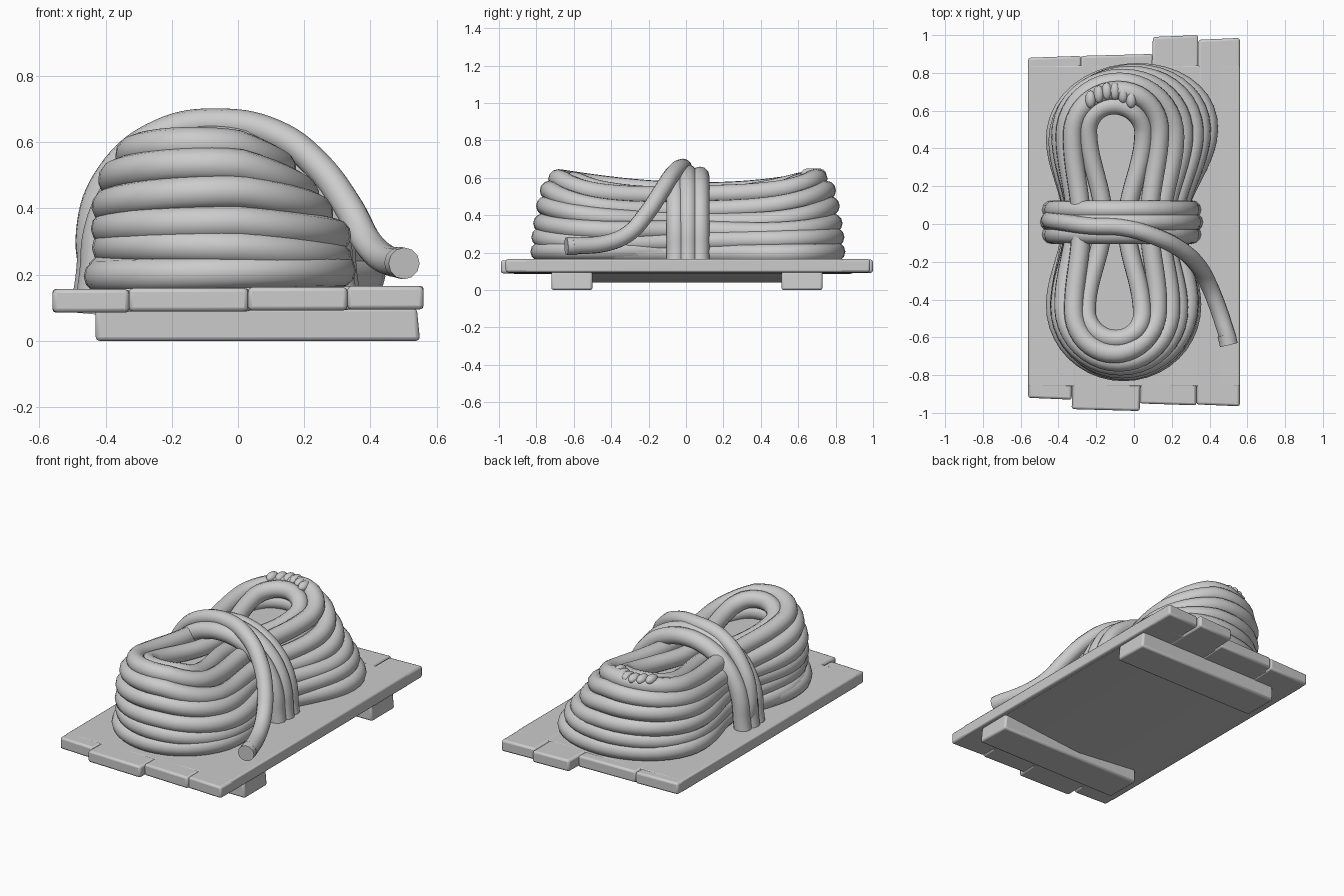
import bpy, bmesh
from math import sin, cos, pi

cube = bpy.data.objects.get("Cube")
if cube:
    bpy.data.objects.remove(cube, do_unlink=True)

grey = bpy.data.materials.new("plain_grey")
grey.use_nodes = True
grey.diffuse_color = (0.6, 0.6, 0.6, 1)
grey.node_tree.nodes["Principled BSDF"].inputs["Base Color"].default_value = (0.6, 0.6, 0.6, 1)


def add_object(name, data):
    ob = bpy.data.objects.new(name, data)
    bpy.context.collection.objects.link(ob)
    data.materials.append(grey)
    return ob


def activate(ob):
    bpy.ops.object.select_all(action='DESELECT')
    ob.select_set(True)
    bpy.context.view_layer.objects.active = ob


def prism(name, outline, axis, depth, bevel=0.0):
    """Extrude a flat outline along an axis vector."""
    bm = bmesh.new()
    face = bm.faces.new([bm.verts.new(p) for p in outline])
    top = bmesh.ops.extrude_face_region(bm, geom=[face])["geom"]
    bmesh.ops.translate(bm, vec=[a * depth for a in axis],
                        verts=[g for g in top if isinstance(g, bmesh.types.BMVert)])
    bmesh.ops.recalc_face_normals(bm, faces=bm.faces)
    me = bpy.data.meshes.new(name)
    bm.to_mesh(me)
    bm.free()
    ob = add_object(name, me)
    if bevel:
        mod = ob.modifiers.new("worn_edges", 'BEVEL')
        mod.width = bevel
        mod.segments = 2
    activate(ob)
    bpy.ops.object.shade_smooth_by_angle(angle=0.7)


def rope(name, points, radius, closed=False):
    """Round rope through the given points."""
    cu = bpy.data.curves.new(name, 'CURVE')
    cu.dimensions = '3D'
    cu.bevel_depth = radius
    cu.bevel_resolution = 4
    cu.use_fill_caps = True
    cu.resolution_u = 1 if closed else 8
    sp = cu.splines.new('BEZIER')
    sp.bezier_points.add(len(points) - 1)
    for bp, p in zip(sp.bezier_points, points):
        bp.co = p
        bp.handle_left_type = bp.handle_right_type = 'AUTO'
    sp.use_cyclic_u = closed
    ob = add_object(name, cu)
    activate(ob)
    bpy.ops.object.convert(target='MESH')
    bpy.ops.object.shade_smooth_by_angle(angle=1.0)


def waisted_loop(z, cx, width, length, skew=0.0, waist=0.78, phase=0.0, n=10):
    """Two round lobes joined by a pinched waist; high loops sag in the middle and to one side."""
    yc = length - width
    quarter = []
    for k in range(n):
        u = k / n
        quarter.append((width * (waist + (1 - waist) * (1 - cos(pi * u)) / 2), yc * u))
    for k in range(n):
        a = pi / 2 * k / n
        quarter.append((width * cos(a), yc + width * sin(a)))
    quarter.append((0, length))
    right = [(x, -y) for x, y in quarter[:0:-1]] + quarter
    flat = right + [(-x, y) for x, y in right[-2:0:-1]]
    points = []
    for k, (x, y) in enumerate(flat):
        t = 2 * pi * k / len(flat)
        v = y / length
        lift = z - 0.2
        height = z - 0.2 * lift * (1 - v * v) - 0.6 * lift * max(0, x + cx)
        points.append((cx + x + skew * max(0, v) * (1 + x / width) / 1.6 + 0.006 * sin(3 * t + phase),
                       y + 0.01, height + 0.009 * sin(2 * t + phase)))
    return points


# Planks of the pallet: edges as (front x, back x), ends as (front y, back y)
edges = [(-.56, -.56), (-.33, -.28), (.03, .1), (.33, .34), (.56, .56)]
ends = [(-.93, .89), (-.99, .9), (-.96, 1), (-.965, .985)]
for i, (front, back) in enumerate(ends):
    (a, b), (c, d) = edges[i], edges[i + 1]
    z = 0.086 + 0.003 * i
    prism("plank_%d" % (i + 1), [(a, front + .01, z), (c, front, z), (d, back, z), (b, back - .01, z)],
          (0, 0, 1), 0.07, 0.012)

# Joined middle of the deck, closing the gaps between the planks
prism("deck_middle", [(-.56, -.86, .086), (.56, -.86, .096), (.56, -.86, .166), (-.56, -.86, .156)],
      (0, 1, 0), 1.7, 0.008)

# Cross battens underneath and the shallow ridge between them
for name, y in (("front_batten", -0.72), ("back_batten", 0.51)):
    prism(name, [(-.43, y, 0), (.55, y, 0), (.54, y, .1), (-.43, y, .1)], (0, 1, 0), 0.22, 0.012)
prism("under_ridge", [(-.54, -.52, .09), (0, -.52, .04), (.54, -.52, .09)], (0, 1, 0), 1.04)

# Solid filling inside the coil
prism("coil_core", waisted_loop(.15, -.06, .32, .74), (0, 0, 1), 0.2)
prism("coil_upper_core", waisted_loop(.3, -.09, .24, .66), (0, 0, 1), 0.17)

# Stacked outer turns: height, centre x, half width, half length, skew of back lobe
turns = [
    (.205, -.055, .355, .79, .12), (.21, -.05, .35, .77, .02), (.285, -.05, .345, .785, .09),
    (.365, -.055, .34, .775, .05), (.445, -.075, .31, .76, .03), (.525, -.085, .285, .74, .02),
    (.6, -.1, .225, .695, .02),
]
for i, (z, cx, w, l, skew) in enumerate(turns):
    rope("coil_turn_%d" % (i + 1), waisted_loop(z, cx, w, l, skew, phase=i * 1.7), .052, True)

# Inner turns lining the two hollows
for i, (z, w, l, waist) in enumerate([(.5, .2, .64, .6), (.575, .145, .62, .45)]):
    rope("inner_turn_%d" % (i + 1), waisted_loop(z, -.1, w, l, 0, waist, i), .05, True)

# Small folds on the rim of the back lobe
for i in range(6):
    bpy.ops.mesh.primitive_uv_sphere_add(segments=12, ring_count=8, radius=.036,
                                         location=(-.23 + .043 * i, .66 + .045 * sin(pi * i / 5), .622))
    fold = bpy.context.object
    fold.name = "rim_fold_%d" % (i + 1)
    fold.scale = (.8, 1.3, .8)
    fold.data.materials.append(grey)
    bpy.ops.object.shade_smooth()

# Binding turns over the waist
for i, (y, half, top) in enumerate([(.075, .365, .61), (.01, .375, .62), (-.055, .365, .6)]):
    arc = [(-.065 + half * cos(t), y, .2 + (top - .2) * sin(t) ** .85)
           for t in (pi * k / 12 for k in range(13))]
    arc = [(arc[0][0] + .01, y, .13)] + arc + [(arc[-1][0] - .01, y, .13)]
    rope("binding_turn_%d" % (i + 1), arc, .05)

# Last binding turn running off into the loose tail
rope("loose_tail", [(-.42, .03, .14), (-.445, .02, .33), (-.385, .01, .5), (-.235, -.01, .625),
                    (-.05, -.02, .657), (.12, -.07, .62), (.24, -.13, .53), (.33, -.21, .41),
                    (.39, -.31, .3), (.44, -.43, .25), (.5, -.61, .235)], .045)
rope("tail_tip", [(.488, -.585, .236), (.495, -.61, .235), (.502, -.64, .234)], .048)
